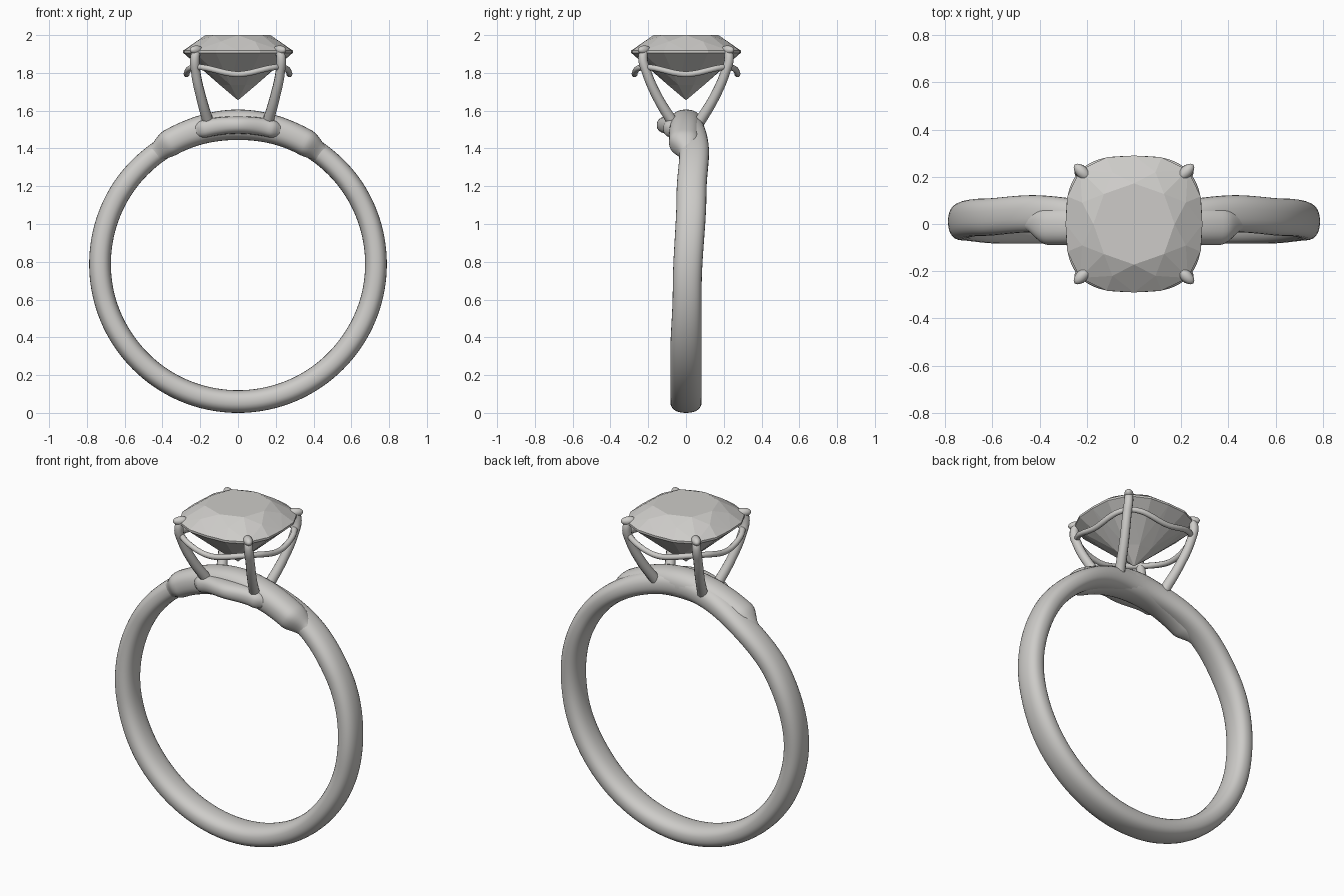
import bpy, bmesh, math
from mathutils import Vector

cube = bpy.data.objects.get("Cube")
if cube:
    bpy.data.objects.remove(cube, do_unlink=True)

metal = bpy.data.materials.new("silver grey")
metal.use_nodes = True
GREY = (0.61, 0.60, 0.58, 1)
metal.diffuse_color = GREY
metal.node_tree.nodes["Principled BSDF"].inputs["Base Color"].default_value = GREY

CENTRE_Z = 0.788


def finish(name, bm, smooth=True):
    bmesh.ops.recalc_face_normals(bm, faces=bm.faces[:])
    mesh = bpy.data.meshes.new(name)
    bm.to_mesh(mesh)
    bm.free()
    mesh.materials.append(metal)
    for p in mesh.polygons:
        p.use_smooth = smooth
    obj = bpy.data.objects.new(name, mesh)
    bpy.context.collection.objects.link(obj)
    return obj


def spow(v, e):
    return math.copysign(abs(v) ** e, v)


def lookup(keys, t):
    """Smoothly blend the key rows (degrees from top, values...)."""
    t = abs(t)
    for a, b in zip(keys, keys[1:]):
        if t <= b[0]:
            f = (t - a[0]) / (b[0] - a[0])
            f = f * f * (3 - 2 * f)
            return [p + (q - p) * f for p, q in zip(a[1:], b[1:])]
    return keys[-1][1:]


def arc_sweep(name, keys, steps, closed, sides=28):
    """Sweep a rounded section around the finger hole.
    Key row: degrees from top, inner radius, outer radius, front y, back y."""
    bm = bmesh.new()
    end = keys[-1][0]
    rings = []
    for i in range(steps if closed else steps + 1):
        t = -end + 2 * end * i / steps
        r0, r1, y0, y1 = lookup(keys, t)
        ring = []
        for k in range(sides):
            a = math.tau * k / sides
            r = (r0 + r1) / 2 + (r1 - r0) / 2 * spow(math.sin(a), 0.85)
            y = (y0 + y1) / 2 + (y1 - y0) / 2 * spow(math.cos(a), 0.85)
            ang = math.radians(t)
            ring.append(bm.verts.new((r * math.sin(ang), y, CENTRE_Z + r * math.cos(ang))))
        rings.append(ring)
    pairs = list(zip(rings, rings[1:]))
    if closed:
        pairs.append((rings[-1], rings[0]))
    else:
        bm.faces.new(rings[0])
        bm.faces.new(rings[-1])
    for a, b in pairs:
        for k in range(sides):
            n = (k + 1) % sides
            bm.faces.new((a[k], a[n], b[n], b[k]))
    return finish(name, bm)


# Band, shoulder sleeve and front bar
arc_sweep("band", [
    (0, 0.665, 0.805, -0.07, 0.085),
    (36, 0.672, 0.785, -0.035, 0.122),
    (60, 0.673, 0.788, -0.05, 0.108),
    (100, 0.673, 0.788, -0.07, 0.083),
    (130, 0.67, 0.788, -0.083, 0.083),
    (180, 0.668, 0.788, -0.083, 0.083)], 144, True)
arc_sweep("shoulder_sleeve", [
    (0, 0.657, 0.818, -0.085, 0.085),
    (29, 0.664, 0.808, -0.09, 0.075),
    (38, 0.682, 0.775, -0.03, 0.05)], 60, False)
arc_sweep("front_bar", [
    (0, 0.69, 0.782, -0.155, -0.03),
    (14, 0.69, 0.785, -0.12, -0.02),
    (19, 0.71, 0.765, -0.08, -0.03)], 30, False, 20)


def tube(name, points, depth, radii=None, cyclic=False):
    curve = bpy.data.curves.new(name, "CURVE")
    curve.dimensions = "3D"
    curve.bevel_depth = depth
    curve.bevel_resolution = 3
    curve.resolution_u = 8
    curve.use_fill_caps = True
    spline = curve.splines.new("BEZIER")
    spline.bezier_points.add(len(points) - 1)
    spline.use_cyclic_u = cyclic
    for i, (bp, co) in enumerate(zip(spline.bezier_points, points)):
        bp.co = co
        bp.handle_left_type = bp.handle_right_type = "AUTO"
        bp.radius = radii[i] if radii else 1
    curve.materials.append(metal)
    obj = bpy.data.objects.new(name, curve)
    bpy.context.collection.objects.link(obj)
    bpy.ops.object.select_all(action="DESELECT")
    bpy.context.view_layer.objects.active = obj
    obj.select_set(True)
    bpy.ops.object.convert(target="MESH")
    return obj


def cushion(angle, half, z, power=2.9):
    """Point on a rounded-square outline."""
    c, s = math.cos(angle), math.sin(angle)
    r = half / (abs(c) ** power + abs(s) ** power) ** (1 / power)
    return Vector((r * c, r * s, z))


# Four claws with rounded tips
CLAW = [(0.155, 0.065, 1.53), (0.195, 0.15, 1.67), (0.223, 0.207, 1.80),
        (0.228, 0.228, 1.88), (0.218, 0.218, 1.925)]
for sx, side in ((1, "left"), (-1, "right")):
    for sy, end in ((-1, "front"), (1, "back")):
        tube(f"claw_{end}_{side}", [(x * sx, y * sy, z) for x, y, z in CLAW],
             0.028, (1.05, 0.95, 0.9, 0.9, 0.8))
        bpy.ops.mesh.primitive_uv_sphere_add(segments=16, ring_count=10, radius=1)
        tip = bpy.context.object
        tip.name = f"claw_tip_{end}_{side}"
        tip.scale = (0.044, 0.025, 0.024)
        tip.rotation_euler = (0, 0, math.atan2(sy, sx))
        tip.location = (0.22 * sx, 0.22 * sy, 1.921)
        tip.data.materials.append(metal)
        bpy.ops.object.shade_smooth()

# Wavy gallery wire joining the claws
wire = []
for i in range(32):
    a = math.tau * i / 32
    wire.append(cushion(a, 0.272, 1.812 - 0.019 * math.cos(4 * a), 3))
tube("gallery_wire", wire, 0.016, cyclic=True)

# Faceted cushion-cut stone
bm = bmesh.new()


def ring(count, half, z, offset=0.0):
    return [bm.verts.new(cushion(math.tau * (i + offset) / count, half, z, p))
            for i in range(count) for p in (2.9 if count == 16 else 2.3,)]


table = ring(8, 0.172, 2.0)
crown = ring(8, 0.232, 1.966, 0.5)
girdle = ring(16, 0.29, 1.918)
lower = ring(16, 0.29, 1.906)
pavilion = ring(8, 0.10, 1.735, 0.5)
culet = bm.verts.new((0, 0, 1.655))
bm.faces.new(table)
for i in range(8):
    n, g, h, e = (i + 1) % 8, 2 * i, 2 * i + 1, (2 * i + 2) % 16
    bm.faces.new((table[i], crown[i], table[n]))
    for tri in ((table[i], crown[i - 1], girdle[g]), (table[i], girdle[g], crown[i]),
                (crown[i], girdle[g], girdle[h]), (crown[i], girdle[h], girdle[e])):
        bm.faces.new(tri)
    for a, b in ((g, h), (h, e)):
        bm.faces.new((girdle[a], lower[a], lower[b], girdle[b]))
        bm.faces.new((lower[a], pavilion[i], lower[b]))
    bm.faces.new((lower[g], pavilion[i - 1], pavilion[i]))
    bm.faces.new((pavilion[i - 1], culet, pavilion[i]))
finish("stone", bm, smooth=False)
